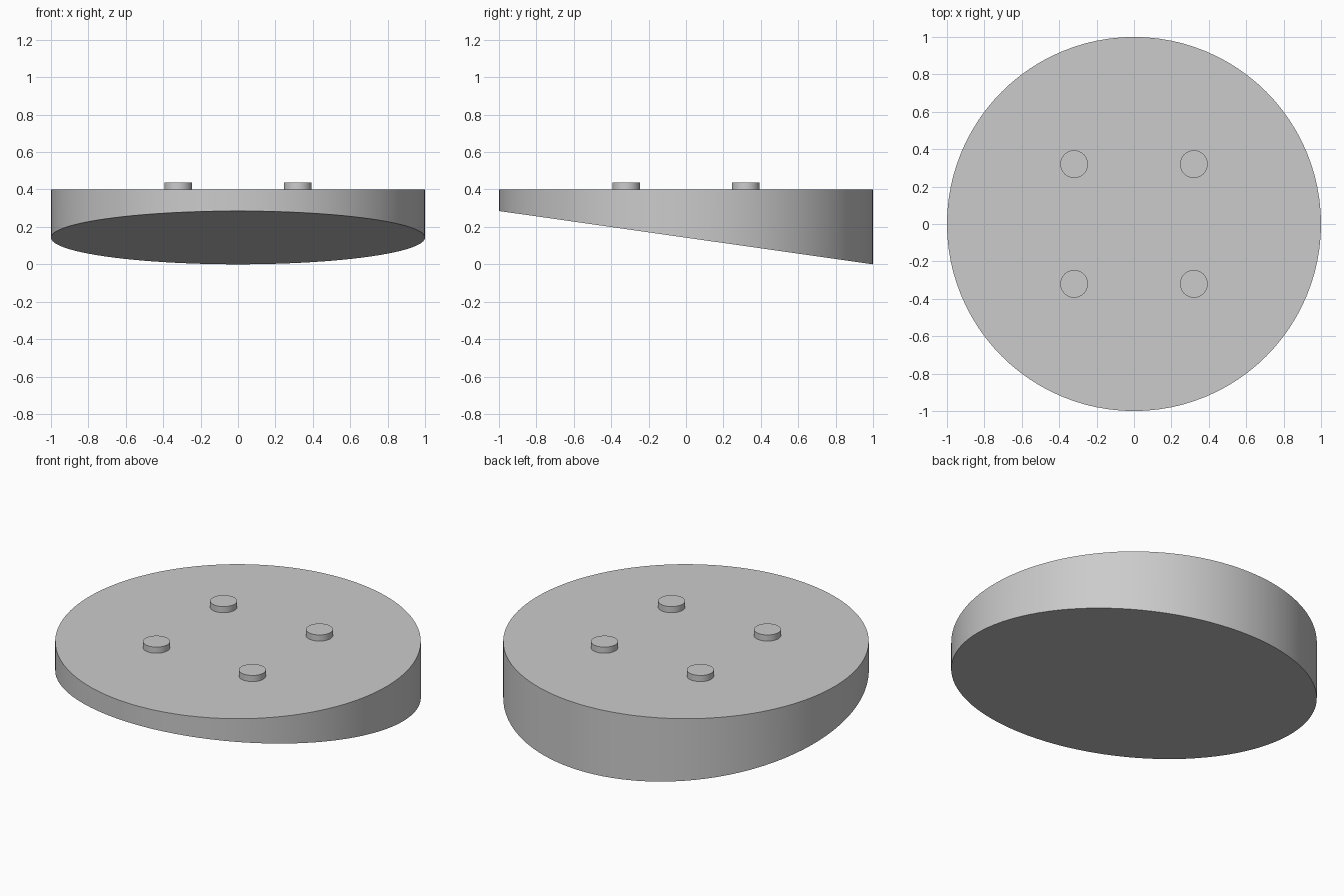
import bpy

if "Cube" in bpy.data.objects:
    bpy.data.objects.remove(bpy.data.objects["Cube"])

TOP, FRONT_Z, PEG_TOP = 0.40, 0.285, 0.437


def cylinder(name, radius, z0, z1, x=0, y=0, sides=96):
    bpy.ops.mesh.primitive_cylinder_add(vertices=sides, radius=radius, depth=z1 - z0,
                                        location=(x, y, (z0 + z1) / 2))
    obj = bpy.context.object
    obj.name = name
    return obj


# Wedge disc: the underside slopes from thin front to thick back
disc = cylinder("wedge_disc", 1.0, 0, TOP)
for v in disc.data.vertices:
    if v.co.z < 0:
        v.co.z += FRONT_Z * (1 - v.co.y) / 2

# Four locating pegs on the flat top
for sx, side in ((-1, "left"), (1, "right")):
    for sy, end in ((-1, "front"), (1, "back")):
        cylinder(f"peg_{end}_{side}", 0.074, TOP, PEG_TOP, sx * 0.32, sy * 0.32, 48)

# Smooth walls with crisp rims
bpy.ops.object.select_all(action='SELECT')
bpy.ops.object.shade_smooth_by_angle()
